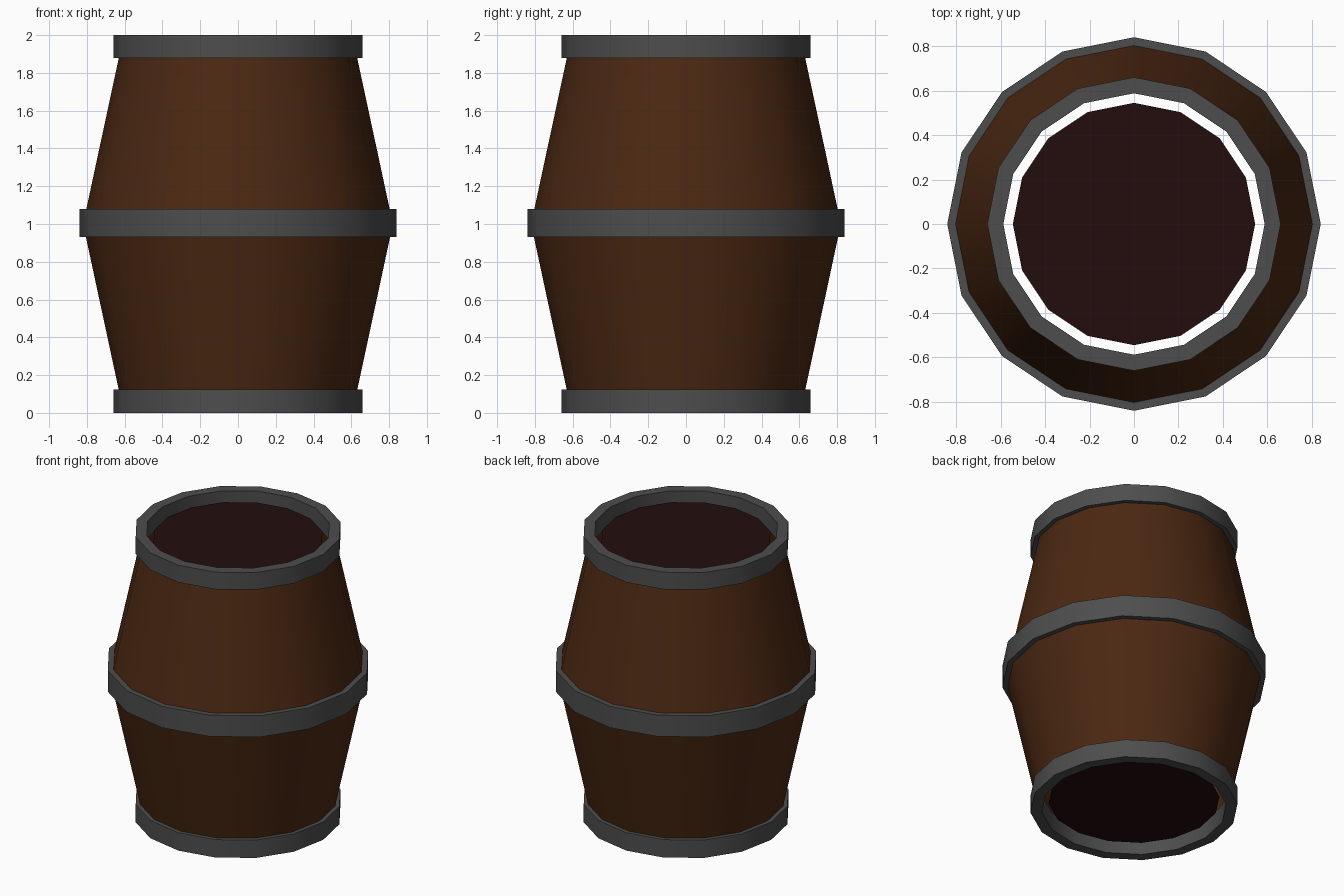
import bpy, bmesh
from math import cos, sin, pi

SIDES = 16

cube = bpy.data.objects.get("Cube")
if cube:
    bpy.data.objects.remove(cube, do_unlink=True)


def material(name, rgb):
    mat = bpy.data.materials.new(name)
    mat.use_nodes = True
    colour = (*rgb, 1)
    mat.diffuse_color = colour
    mat.node_tree.nodes["Principled BSDF"].inputs["Base Color"].default_value = colour
    return mat


wood = material("brown wood", (0.07, 0.021, 0.006))
iron = material("grey iron", (0.075, 0.075, 0.075))
dark_wood = material("dark lid wood", (0.017, 0.004, 0.004))


def finish(name, bm, mat):
    mesh = bpy.data.meshes.new(name)
    bm.to_mesh(mesh)
    bm.free()
    mesh.materials.append(mat)
    obj = bpy.data.objects.new(name, mesh)
    bpy.context.collection.objects.link(obj)
    return obj


def lathe(name, profile, mat, closed):
    """Revolve (radius, height) points, smooth around and creased between rows."""
    bm = bmesh.new()
    rows = [[bm.verts.new((r * cos(2 * pi * i / SIDES), r * sin(2 * pi * i / SIDES), z))
             for i in range(SIDES)] for r, z in profile]
    pairs = list(zip(rows, rows[1:]))
    if closed:
        pairs.append((rows[-1], rows[0]))
    for low, high in pairs:
        for i in range(SIDES):
            j = (i + 1) % SIDES
            bm.faces.new((low[i], low[j], high[j], high[i])).smooth = True
    for edge in bm.edges:
        a, b = edge.verts
        if abs(a.co.z - b.co.z) < 1e-5 and abs(a.co.length - b.co.length) < 1e-5:
            edge.smooth = False
    return finish(name, bm, mat)


def hoop(name, outer, inner, bottom, top):
    lathe(name, [(outer, bottom), (outer, top), (inner, top), (inner, bottom)], iron, True)


def lid(name, z, flip):
    bm = bmesh.new()
    bmesh.ops.create_circle(bm, cap_ends=True, segments=SIDES, radius=0.545)
    bmesh.ops.translate(bm, verts=bm.verts, vec=(0, 0, z))
    bm.normal_update()
    for face in bm.faces:
        if (face.normal.z < 0) != flip:
            face.normal_flip()
    finish(name, bm, dark_wood)


# Staves: two straight tapers meeting at the belly
lathe("barrel_body", [(0.618, 0.06), (0.82, 1.0), (0.618, 1.94)], wood, False)

# Iron hoops
hoop("bottom_hoop", 0.66, 0.588, 0, 0.125)
hoop("middle_hoop", 0.84, 0.76, 0.93, 1.08)
hoop("top_hoop", 0.66, 0.588, 1.88, 2)

# Recessed end discs
lid("top_lid", 1.94, False)
lid("bottom_lid", 0.06, True)
